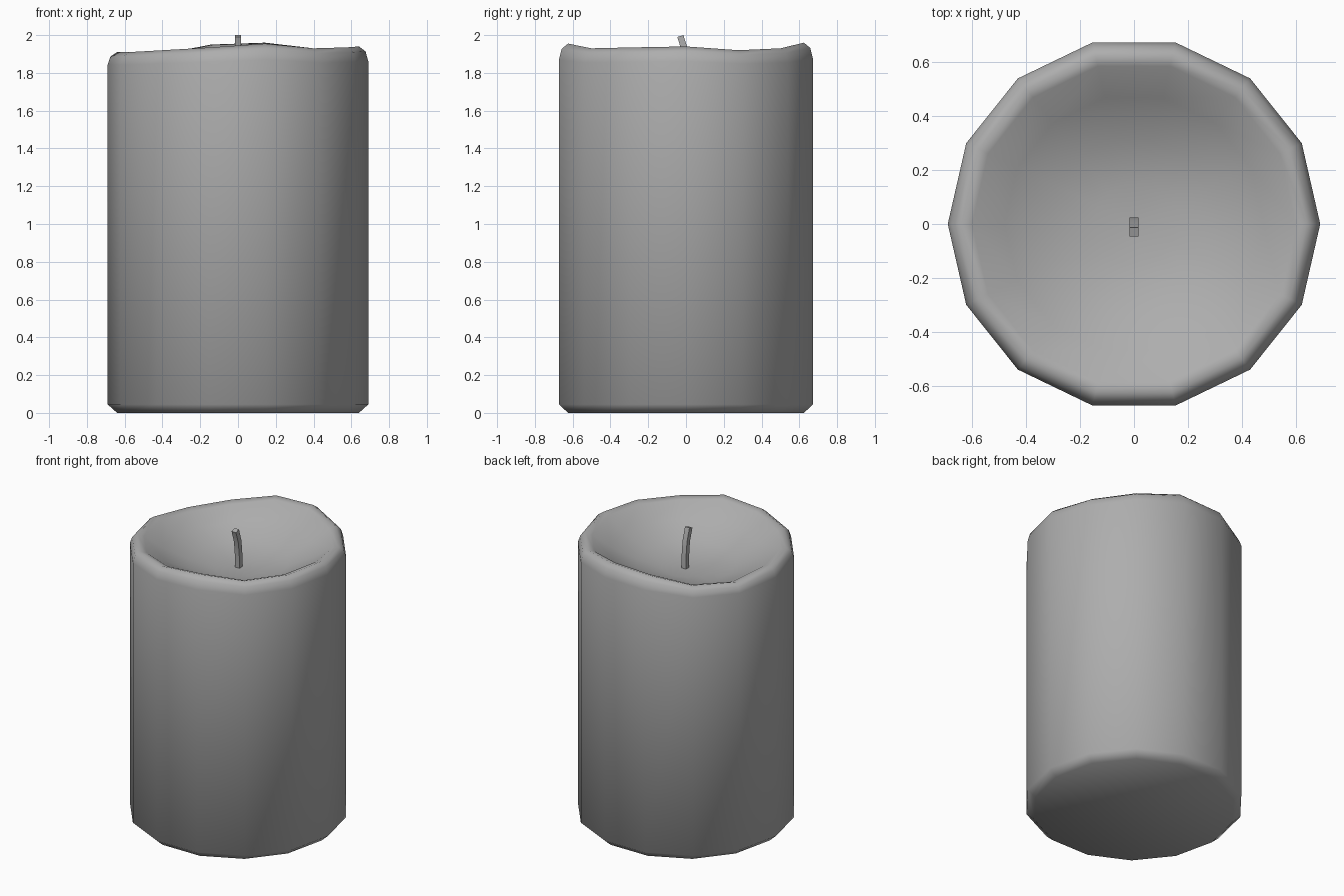
import bpy, bmesh, math

if "Cube" in bpy.data.objects:
    bpy.data.objects.remove(bpy.data.objects["Cube"])

SIDES = 14

# Dark grey wax
wax = bpy.data.materials.new("dark_grey")
wax.diffuse_color = (0.42, 0.42, 0.42, 1)
wax.use_nodes = True
wax.node_tree.nodes["Principled BSDF"].inputs["Base Color"].default_value = wax.diffuse_color


def loft(name, rings, angle):
    """Skin a list of vertex rings and cap both ends."""
    bm = bmesh.new()
    loops = [[bm.verts.new(p) for p in ring] for ring in rings]
    n = len(rings[0])
    for a, b in zip(loops, loops[1:]):
        for i in range(n):
            j = (i + 1) % n
            bm.faces.new((a[i], a[j], b[j], b[i]))
    bm.faces.new(loops[0][::-1])
    bmesh.ops.poke(bm, faces=[bm.faces.new(loops[-1])])
    bmesh.ops.recalc_face_normals(bm, faces=bm.faces)
    mesh = bpy.data.meshes.new(name)
    bm.to_mesh(mesh)
    bm.free()
    mesh.materials.append(wax)
    obj = bpy.data.objects.new(name, mesh)
    bpy.context.collection.objects.link(obj)
    bpy.context.view_layer.objects.active = obj
    obj.select_set(True)
    bpy.ops.object.shade_smooth_by_angle(angle=math.radians(angle))
    obj.select_set(False)
    return obj


# Candle body: uneven melted rim (one height per side) around a sunken pool
rim = [1.94, 1.92, 1.93, 1.96, 1.95, 1.90, 1.885,
       1.91, 1.91, 1.92, 1.935, 1.955, 1.93, 1.935]
# radius, base height, how strongly the ring follows the rim unevenness
profile = [(0.64, 0.0, 0), (0.69, 0.045, 0), (0.69, 1.855, 0.6),
           (0.675, 1.905, 0.9), (0.64, 1.93, 1), (0.60, 1.917, 1),
           (0.48, 1.84, 0.6), (0.32, 1.765, 0.2), (0.15, 1.728, 0)]
body = []
for r, z, k in profile:
    ring = []
    for i in range(SIDES):
        a = 2 * math.pi * i / SIDES
        ring.append((r * math.cos(a), r * math.sin(a), z + k * (rim[i] - 1.93)))
    body.append(ring)
loft("candle_body", body, 80)

# Wick: thin square strip bending forward
path = [(0.008, 1.70, 0), (0.007, 1.81, 3), (-0.003, 1.91, 11), (-0.03, 1.995, 18)]
h = 0.017
wick = []
for y, z, tilt in path:
    c, s = math.cos(math.radians(tilt)), math.sin(math.radians(tilt))
    wick.append([(sx * h, y + sy * h * c, z + sy * h * s)
                 for sx, sy in ((-1, -1), (1, -1), (1, 1), (-1, 1))])
loft("wick", wick, 30)
